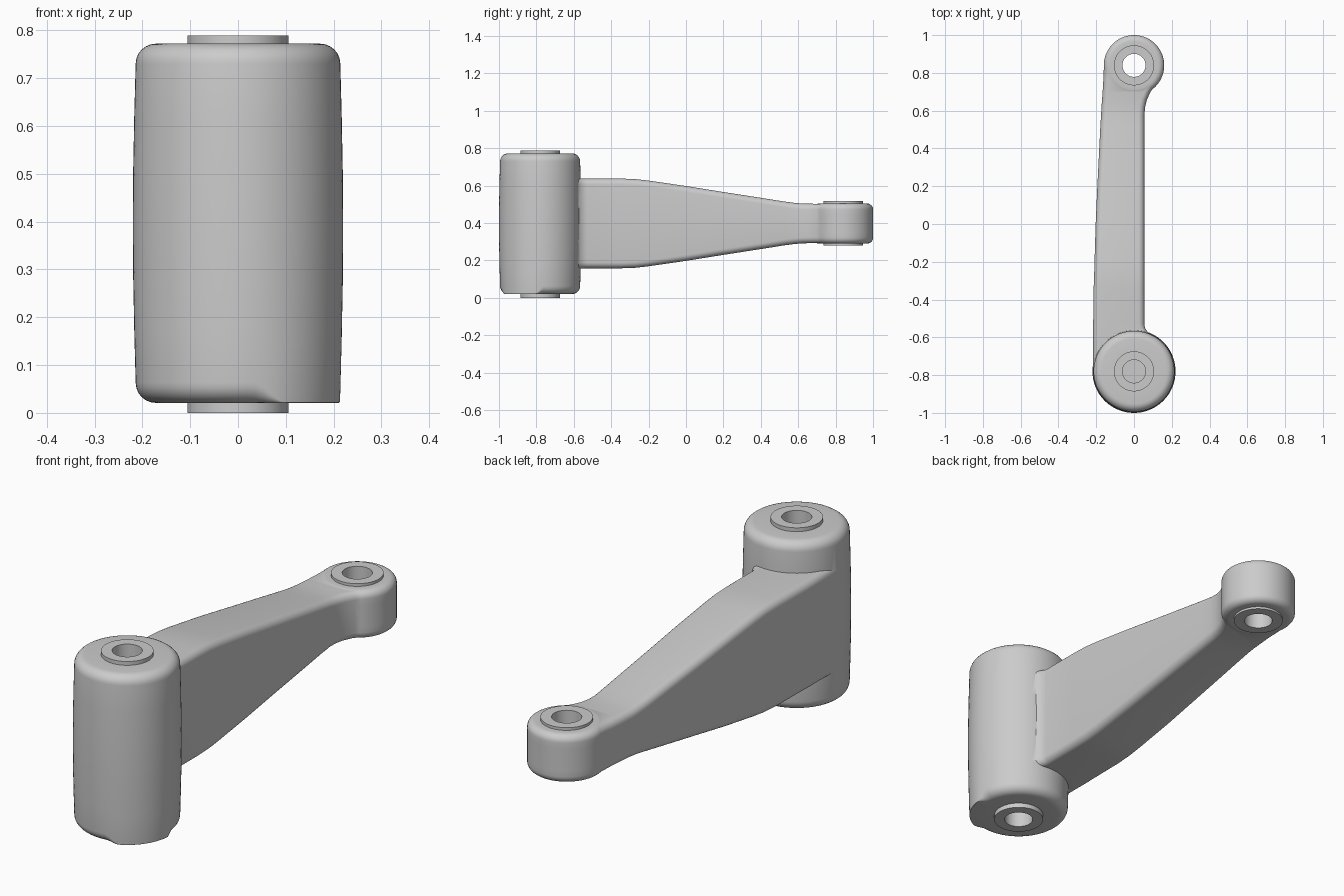
import bpy, bmesh
from math import sin, cos, pi, radians, degrees

if "Cube" in bpy.data.objects:
    bpy.data.objects.remove(bpy.data.objects["Cube"])


def finish(bm, name):
    bmesh.ops.recalc_face_normals(bm, faces=bm.faces[:])
    mesh = bpy.data.meshes.new(name)
    bm.to_mesh(mesh)
    bm.free()
    ob = bpy.data.objects.new(name, mesh)
    bpy.context.collection.objects.link(ob)
    return ob


def skin(rings, name):
    """Bridge equal-length rings of points and cap both ends."""
    bm = bmesh.new()
    rows = [[bm.verts.new(p) for p in ring] for ring in rings]
    for a, b in zip(rows, rows[1:]):
        for i in range(len(a)):
            j = (i + 1) % len(a)
            bm.faces.new((a[i], a[j], b[j], b[i]))
    bm.faces.new(rows[0])
    bm.faces.new(rows[-1])
    return finish(bm, name)


def smoothstep(a, b, x):
    t = max(0, min(1, (x - a) / (b - a)))
    return t * t * (3 - 2 * t)


def boss(name, cy, r, bulge, z0, z1, c0, c1, fillet, square_corner=False, n=72):
    """Rounded cylinder with a raised collar at each end."""
    collar, steps = 0.106, 6
    columns = []
    for i in range(n):
        a = 2 * pi * i / n - pi
        low = fillet
        if square_corner:
            d = degrees(a)
            low -= (fillet - 0.002) * smoothstep(-81, -63, d) * (1 - smoothstep(-6, 5, d))
        prof = [(collar, c0), (collar, z0)]
        for k in range(steps + 1):
            t = pi / 2 * k / steps
            prof.append((r - low + low * sin(t), z0 + low - low * cos(t)))
        for k in range(1, 6):
            t = k / 6
            prof.append((r + bulge * sin(pi * t), z0 + low + (z1 - fillet - z0 - low) * t))
        for k in range(steps + 1):
            t = pi / 2 * k / steps
            prof.append((r - fillet + fillet * cos(t), z1 - fillet + fillet * sin(t)))
        prof += [(collar, z1), (collar, c1)]
        columns.append([(p * cos(a), cy + p * sin(a), z) for p, z in prof])
    return skin(list(zip(*columns)), name)


def drill(name, y, z0, z1):
    ring = [(0.061 * cos(2 * pi * i / 48), y + 0.061 * sin(2 * pi * i / 48)) for i in range(48)]
    return skin([[(x, v, z) for x, v in ring] for z in (z0, z1)], name)


# Tapered arm: stations of y, left x, right x, half height
stations = [
    (-0.78, -0.217, 0.055, 0.24), (-0.59, -0.217, 0.085, 0.24),
    (-0.565, -0.217, 0.068, 0.24), (-0.55, -0.217, 0.058, 0.24),
    (-0.53, -0.216, 0.055, 0.24), (-0.35, -0.214, 0.055, 0.24),
    (-0.27, -0.211, 0.055, 0.237), (-0.2, -0.209, 0.055, 0.229),
    (0, -0.203, 0.055, 0.2), (0.2, -0.194, 0.055, 0.168),
    (0.4, -0.184, 0.055, 0.137), (0.52, -0.178, 0.055, 0.118),
    (0.58, -0.174, 0.055, 0.110), (0.62, -0.172, 0.059, 0.1065),
    (0.66, -0.169, 0.069, 0.1055), (0.7, -0.166, 0.088, 0.105),
    (0.73, -0.164, 0.109, 0.105), (0.75, -0.163, 0.127, 0.105),
    (0.84, -0.159, 0.152, 0.105)]
rings = []
for y, xl, xr, h in stations:
    ring, f = [], 0.032
    for q, (sx, sz) in enumerate([(1, 1), (-1, 1), (-1, -1), (1, -1)]):
        cx = xr - f if sx > 0 else xl + f
        for k in range(7):
            t = pi / 2 * (q + k / 6)
            ring.append((cx + f * cos(t), y, 0.398 + sz * (h - f) + f * sin(t)))
    rings.append(ring)
lever = skin(rings, "lever_arm")

# Large and small bosses, then blind sockets and a through bore
tools = [
    ("UNION", boss("large_boss", -0.78, 0.214, 0.006, 0.021, 0.772, 0, 0.789, 0.042, True)),
    ("UNION", boss("small_boss", 0.84, 0.16, 0.0, 0.29, 0.505, 0.28, 0.517, 0.032)),
    ("DIFFERENCE", drill("lower_socket", -0.78, -0.1, 0.36)),
    ("DIFFERENCE", drill("upper_socket", -0.78, 0.43, 0.9)),
    ("DIFFERENCE", drill("through_bore", 0.84, 0.1, 0.7))]
bpy.context.view_layer.objects.active = lever
for op, tool in tools:
    mod = lever.modifiers.new(op, "BOOLEAN")
    mod.operation, mod.solver, mod.object = op, "EXACT", tool
    tool.hide_render = True
    bpy.ops.object.modifier_apply(modifier=mod.name)
    bpy.data.objects.remove(tool)

bpy.ops.object.select_all(action="DESELECT")
lever.select_set(True)
bpy.ops.object.shade_smooth_by_angle(angle=radians(35))
